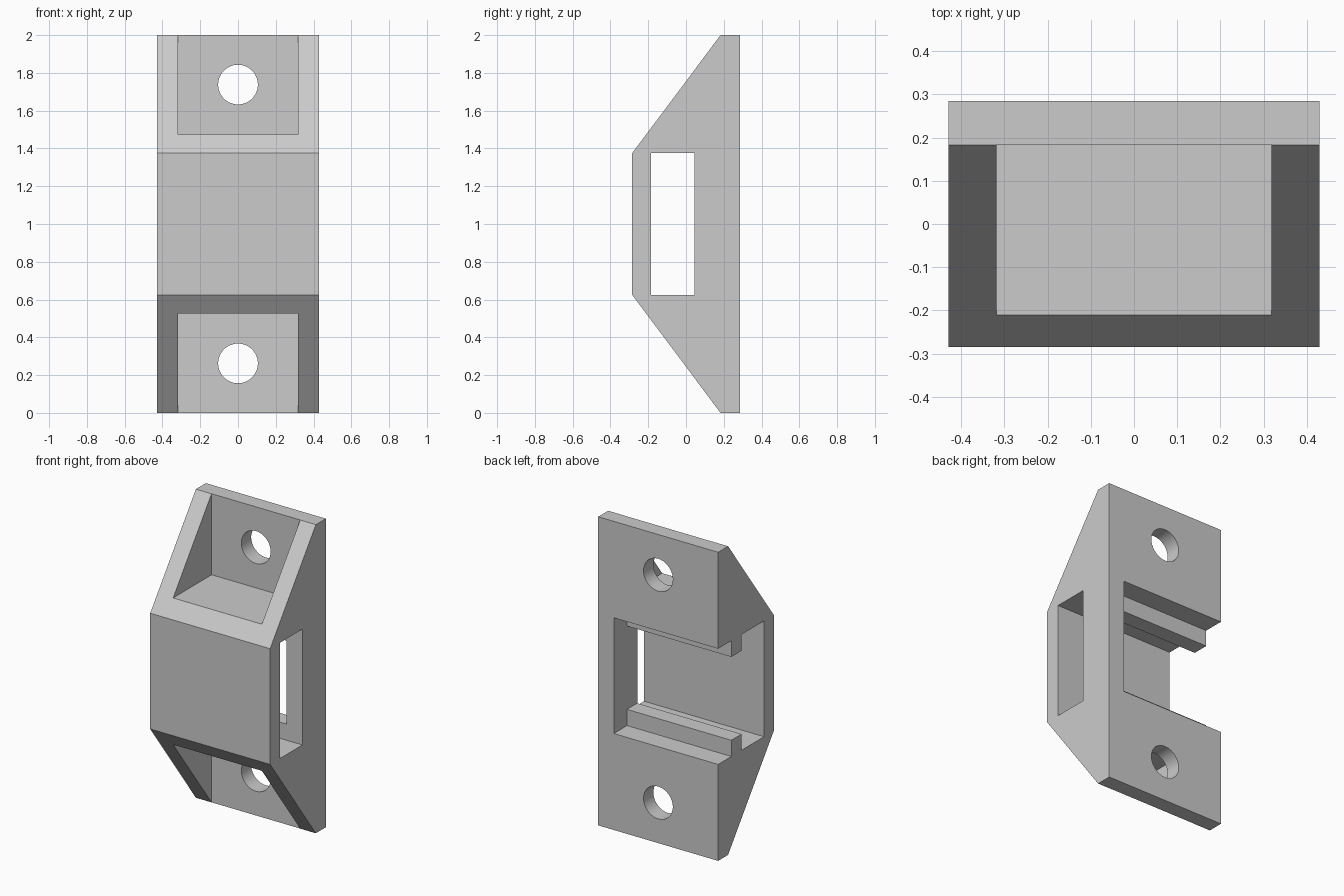
import bpy
import bmesh
from mathutils import Matrix

default = bpy.data.objects.get("Cube")
if default:
    bpy.data.objects.remove(default, do_unlink=True)

grey = bpy.data.materials.new("light grey")
grey.use_nodes = True
colour = (0.6, 0.6, 0.6, 1)
grey.diffuse_color = colour
grey.node_tree.nodes["Principled BSDF"].inputs["Base Color"].default_value = colour

W, D, H = 0.43, 0.285, 2.0      # half width, half depth, height
INNER = 0.318                   # inside face of the side walls
FLANGE = 0.183                  # front of the mounting flanges
LOW, HIGH = 0.625, 1.378        # ends of the central opening
MID = H / 2


def make_object(name, bm):
    bmesh.ops.recalc_face_normals(bm, faces=bm.faces)
    mesh = bpy.data.meshes.new(name)
    bm.to_mesh(mesh)
    bm.free()
    mesh.materials.append(grey)
    obj = bpy.data.objects.new(name, mesh)
    bpy.context.collection.objects.link(obj)
    return obj


def prism(name, profile, x0, x1):
    """Extrude a (y, z) profile from x0 to x1."""
    bm = bmesh.new()
    face = bm.faces.new([bm.verts.new((x0, y, z)) for y, z in profile])
    grown = bmesh.ops.extrude_face_region(bm, geom=[face])["geom"]
    verts = [v for v in grown if isinstance(v, bmesh.types.BMVert)]
    bmesh.ops.translate(bm, verts=verts, vec=(x1 - x0, 0, 0))
    return make_object(name, bm)


def rod(name, y, z, radius, length):
    """Cylinder lying along y."""
    bm = bmesh.new()
    bmesh.ops.create_cone(bm, cap_ends=True, segments=64, radius1=radius,
                          radius2=radius, depth=length,
                          matrix=Matrix.Translation((0, y, z)) @ Matrix.Rotation(1.5707963, 4, "X"))
    return make_object(name, bm)


def rect(y0, y1, z0, z1):
    return [(y0, z0), (y1, z0), (y1, z1), (y0, z1)]


def mirrored(half):
    """Complete a lower half profile with its reflection about mid height."""
    return half + [(y, H - z) for y, z in reversed(half)]


def cut(target, cutter):
    cutter.hide_render = True
    mod = target.modifiers.new("cut", "BOOLEAN")
    mod.operation = "DIFFERENCE"
    mod.solver = "EXACT"
    mod.object = cutter
    bpy.context.view_layer.objects.active = target
    bpy.ops.object.modifier_apply(modifier=mod.name)
    bpy.data.objects.remove(cutter, do_unlink=True)


# Bracket body with sloping ends
bracket = prism("bracket_body", mirrored([(D, 0), (FLANGE, 0), (-D, LOW)]), -W, W)

# Rear opening, open on one side, leaving a rib along each end
RIB_FRONT, RIB_BACK, RIB_TOP = 0.045, 0.15, 0.73
PLATE = -0.185
opening = [(D + 0.1, LOW), (RIB_BACK, LOW), (RIB_BACK, RIB_TOP),
           (RIB_FRONT, RIB_TOP), (RIB_FRONT, LOW), (PLATE, LOW)]
cut(bracket, prism("opening_cutter", mirrored(opening), -W - 0.1, INNER))

# Window through the remaining side wall
cut(bracket, prism("window_cutter", rect(PLATE, RIB_FRONT, LOW, H - LOW), INNER - 0.1, W + 0.1))

# Screw pockets and screw holes in both ends
for end in (-1, 1):
    z_in, z_out = MID + end * 0.475, MID + end * 1.1
    pocket = rect(-D - 0.1, FLANGE + 0.001, min(z_in, z_out), max(z_in, z_out))
    cut(bracket, prism("pocket_cutter", pocket, -INNER, INNER))
    cut(bracket, rod("hole_cutter", FLANGE + 0.05, MID + end * 0.738, 0.105, 0.3))

# Smooth hole walls, crisp edges elsewhere
bpy.ops.object.select_all(action="DESELECT")
bracket.select_set(True)
bpy.context.view_layer.objects.active = bracket
bpy.ops.object.shade_smooth_by_angle(angle=0.5)
